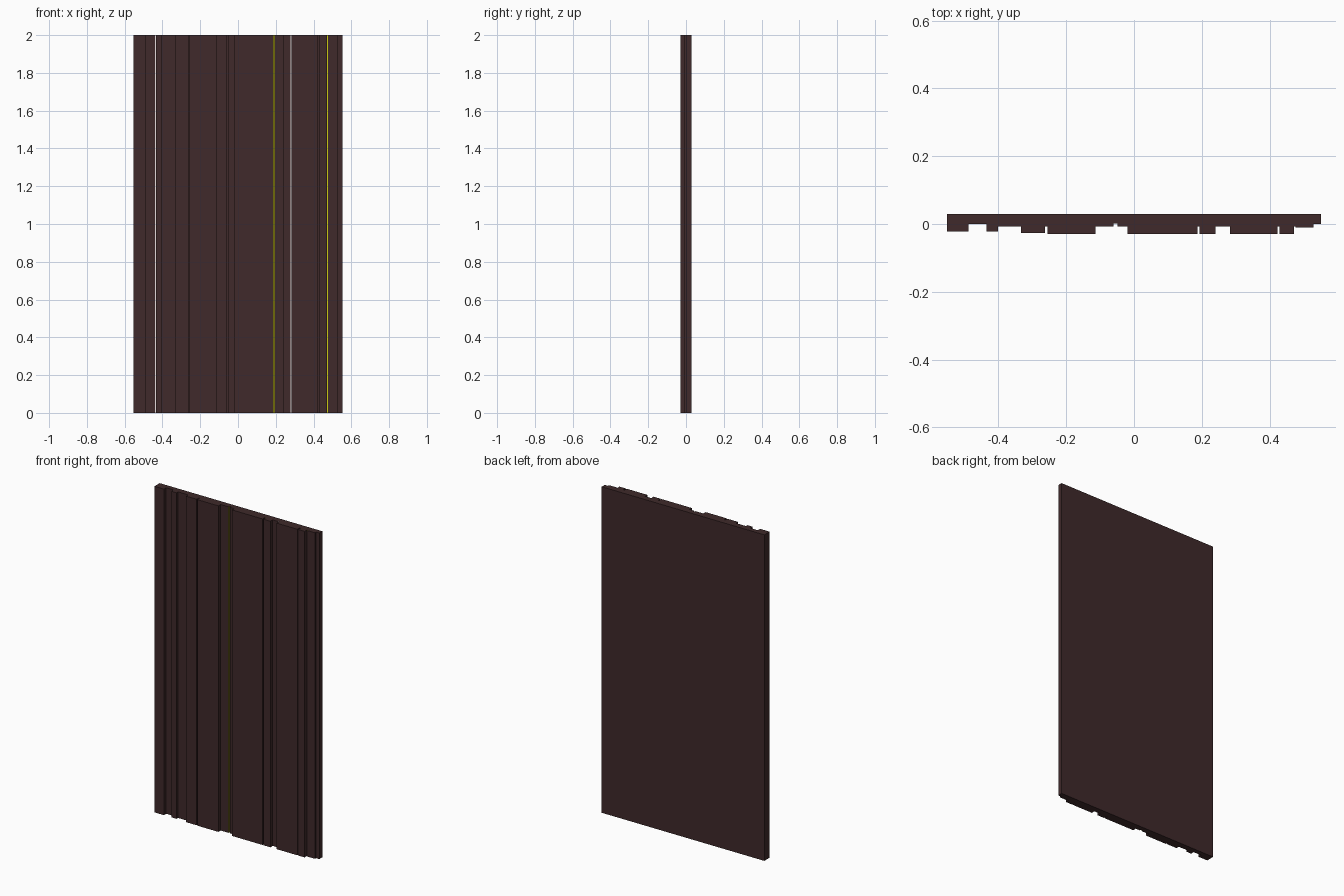
import bpy, bmesh

if "Cube" in bpy.data.objects:
    bpy.data.objects.remove(bpy.data.objects["Cube"])


def material(name, rgb):
    m = bpy.data.materials.new(name)
    m.diffuse_color = (*rgb, 1)
    m.use_nodes = True
    m.node_tree.nodes["Principled BSDF"].inputs["Base Color"].default_value = m.diffuse_color
    return m


materials = [material("dark brown", (0.050, 0.0225, 0.0235)),
             material("yellow", (0.62, 0.62, 0.005)),
             material("pale grey", (0.80, 0.74, 0.74))]
BROWN, YELLOW, PALE = range(3)

HEIGHT, BACK = 2.0, 0.029

# Front steps, left to right: x start, x end, front depth y, face colour, colour of the wall after it
steps = [
    (-0.552, -0.488, -0.022, BROWN, BROWN), (-0.488, -0.440, 0.0, BROWN, BROWN),
    (-0.440, -0.435, 0.0, PALE, BROWN), (-0.435, -0.402, -0.022, BROWN, BROWN),
    (-0.402, -0.333, -0.007, BROWN, BROWN), (-0.333, -0.262, -0.027, BROWN, BROWN),
    (-0.262, -0.256, -0.007, BROWN, BROWN), (-0.256, -0.113, -0.029, BROWN, BROWN),
    (-0.113, -0.060, -0.007, BROWN, YELLOW), (-0.060, -0.049, 0.001, BROWN, BROWN),
    (-0.049, -0.019, -0.007, BROWN, BROWN), (-0.019, 0.187, -0.029, BROWN, BROWN),
    (0.187, 0.193, -0.007, YELLOW, BROWN), (0.193, 0.24, -0.029, BROWN, BROWN),
    (0.24, 0.278, -0.007, BROWN, BROWN), (0.278, 0.283, -0.007, PALE, BROWN),
    (0.283, 0.423, -0.029, BROWN, BROWN), (0.423, 0.429, -0.007, BROWN, BROWN),
    (0.429, 0.472, -0.029, BROWN, BROWN), (0.472, 0.477, -0.007, YELLOW, BROWN),
    (0.477, 0.53, -0.011, BROWN, BROWN), (0.53, 0.552, 0.0, BROWN, BROWN),
]

# Stepped outline, closed along the flat back
outline, colours = [], []
for i, (a, b, y, face_colour, wall_colour) in enumerate(steps):
    if i and steps[i - 1][2] == y:          # same level: carry on without a wall
        outline.pop()
        colours.pop()
    outline += [(a, y), (b, y)]
    colours += [face_colour, wall_colour]
outline += [(steps[-1][1], BACK), (steps[0][0], BACK)]
colours += [BROWN, BROWN]

# Extrude the outline upward into the panel
bm = bmesh.new()
low = [bm.verts.new((x, y, 0)) for x, y in outline]
high = [bm.verts.new((x, y, HEIGHT)) for x, y in outline]
n = len(outline)
for i in range(n):
    j = (i + 1) % n
    face = bm.faces.new((low[i], low[j], high[j], high[i]))
    face.material_index = colours[i]
bm.faces.new(low[::-1])
bm.faces.new(high)
bmesh.ops.recalc_face_normals(bm, faces=bm.faces)

mesh = bpy.data.meshes.new("slatted_panel")
bm.to_mesh(mesh)
bm.free()
for m in materials:
    mesh.materials.append(m)
panel = bpy.data.objects.new("slatted_panel", mesh)
bpy.context.collection.objects.link(panel)
